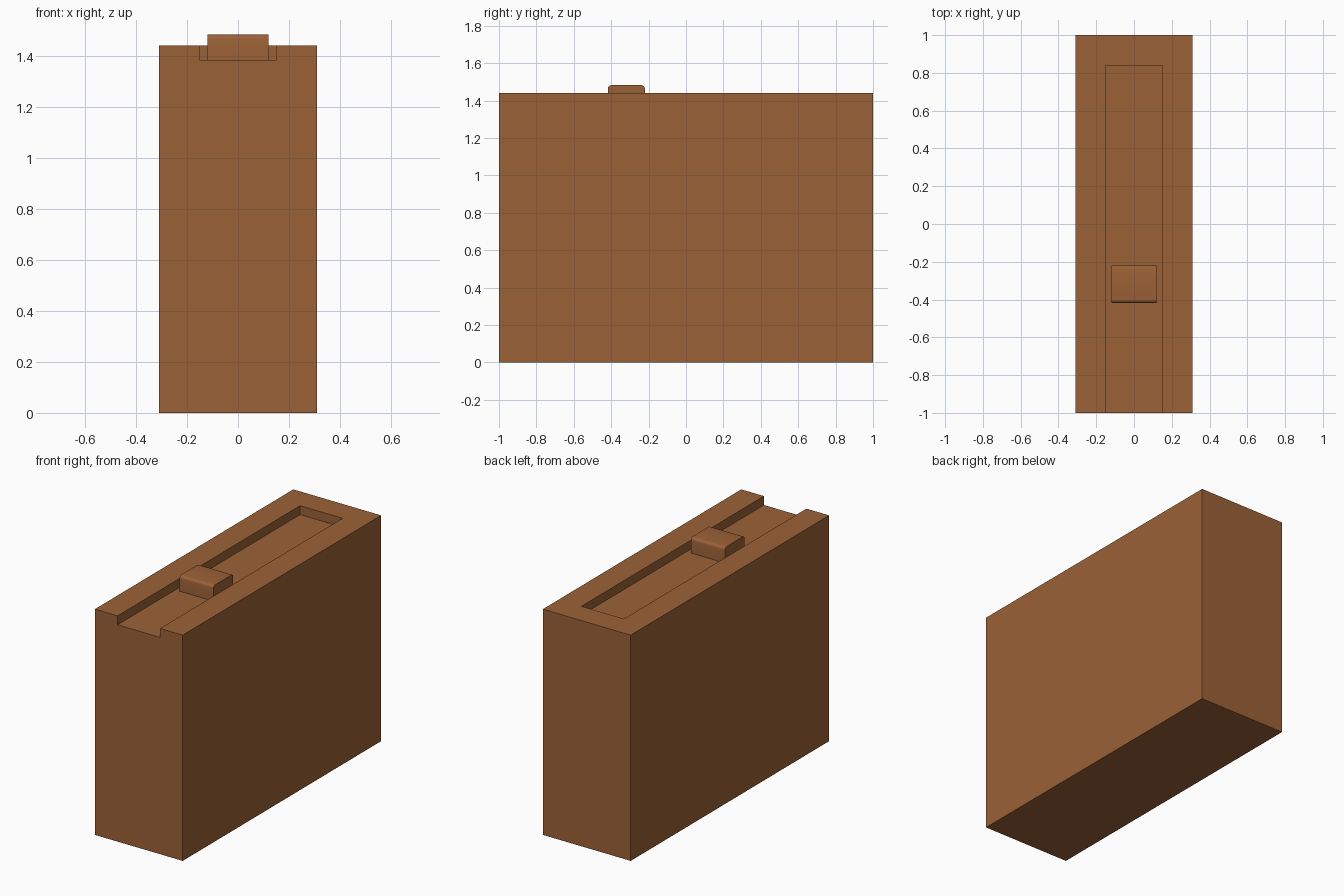
import bpy
import math

cube = bpy.data.objects.get("Cube")
if cube:
    bpy.data.objects.remove(cube, do_unlink=True)

brown = bpy.data.materials.new("warm_brown")
brown.use_nodes = True
colour = (0.33, 0.12, 0.038, 1)
brown.diffuse_color = colour
brown.node_tree.nodes["Principled BSDF"].inputs["Base Color"].default_value = colour


def box(name, low, high):
    """Axis-aligned box between two corners."""
    centre = [(a + b) / 2 for a, b in zip(low, high)]
    bpy.ops.mesh.primitive_cube_add(size=1, location=centre)
    obj = bpy.context.object
    obj.name = name
    obj.scale = [b - a for a, b in zip(low, high)]
    bpy.ops.object.transform_apply(location=True, rotation=False, scale=True)
    obj.data.materials.append(brown)
    return obj


def apply_modifier(obj, mod):
    bpy.context.view_layer.objects.active = obj
    bpy.ops.object.modifier_apply(modifier=mod.name)


# Solid body with a shallow channel, open at the front and closed at the back
body = box("body", (-0.31, -1, 0), (0.31, 1, 1.44))
cutter = box("channel_cutter", (-0.15, -1.1, 1.383), (0.15, 0.84, 1.6))
cutter.hide_render = True
cut = body.modifiers.new("channel", "BOOLEAN")
cut.operation = "DIFFERENCE"
cut.solver = "EXACT"
cut.object = cutter
apply_modifier(body, cut)
bpy.data.objects.remove(cutter, do_unlink=True)

# Sliding block in the channel, its front and back top edges rounded
slider = box("slider_block", (-0.12, -0.418, 1.383), (0.12, -0.22, 1.482))
weights = slider.data.attributes.new("bevel_weight_edge", "FLOAT", "EDGE")
for edge in slider.data.edges:
    a, b = (slider.data.vertices[i].co for i in edge.vertices)
    if min(a.z, b.z) > 1.45 and abs(a.x - b.x) > 0.1:
        weights.data[edge.index].value = 1
bevel = slider.modifiers.new("rounded_edges", "BEVEL")
bevel.limit_method = "WEIGHT"
bevel.width = 0.018
bevel.segments = 4
apply_modifier(slider, bevel)
bpy.ops.object.select_all(action="DESELECT")
slider.select_set(True)
bpy.ops.object.shade_smooth_by_angle(angle=math.radians(30))
